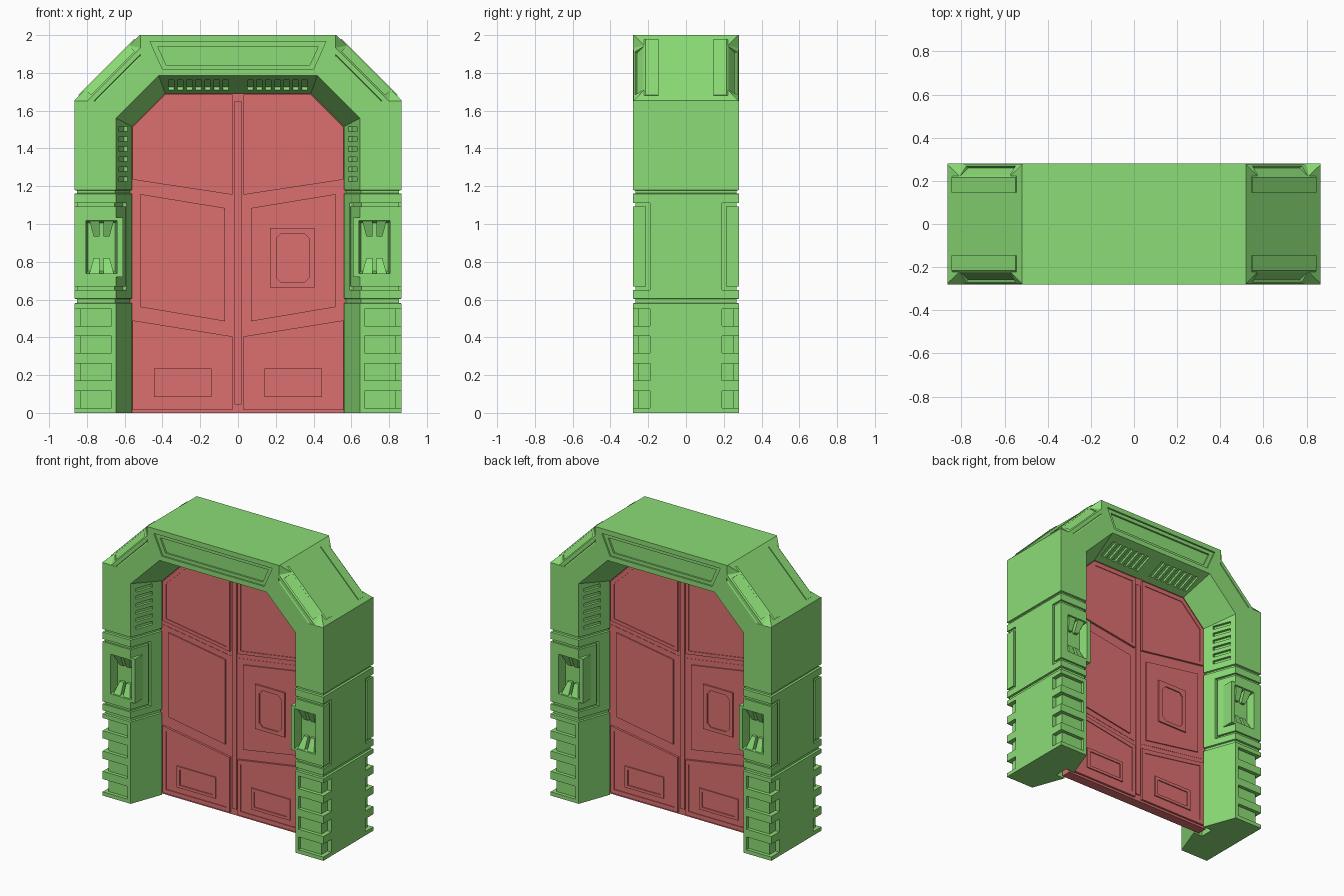
import bpy, bmesh
from mathutils import Vector

if "Cube" in bpy.data.objects:
    bpy.data.objects.remove(bpy.data.objects["Cube"])

def material(name, col):
    m = bpy.data.materials.new(name)
    m.diffuse_color = col
    m.use_nodes = True
    m.node_tree.nodes["Principled BSDF"].inputs["Base Color"].default_value = m.diffuse_color
    return m

GREEN = material("frame_green", (0.26, 0.72, 0.18, 1))
RED = material("door_red", (0.72, 0.16, 0.16, 1))
MIRRORS = {"none": [(1, 1)], "y": [(1, 1), (1, -1)], "rot": [(1, 1), (-1, -1)],
           "xy": [(1, 1), (-1, 1), (1, -1), (-1, -1)]}

def build(name, solids, mirror="xy", mat=None):
    """Each solid is a list of equal-length loops, skinned and capped, then mirrored."""
    bm = bmesh.new()
    for loops in solids:
        for sx, sy in MIRRORS[mirror]:
            rows = [[bm.verts.new((x * sx, y * sy, z)) for x, y, z in lp] for lp in loops]
            n = len(rows[0])
            for a, b in zip(rows, rows[1:]):
                for i in range(n):
                    j = (i + 1) % n
                    bm.faces.new((a[i], a[j], b[j], b[i]))
            bm.faces.new(rows[0])
            bm.faces.new(rows[-1])
    bmesh.ops.recalc_face_normals(bm, faces=bm.faces)
    me = bpy.data.meshes.new(name)
    bm.to_mesh(me)
    bm.free()
    ob = bpy.data.objects.new(name, me)
    bpy.context.collection.objects.link(ob)
    if mat:
        me.materials.append(mat)
    return ob

def cut(target, solids, mirror="xy"):
    c = build("cutter", solids, mirror)
    c.hide_render = True
    m = target.modifiers.new("cut", "BOOLEAN")
    m.operation, m.solver, m.object = "DIFFERENCE", "EXACT", c
    with bpy.context.temp_override(object=target, active_object=target):
        bpy.ops.object.modifier_apply(modifier=m.name)
    bpy.data.objects.remove(c)

def zprism(poly, z0, z1):
    return [[(x, y, z) for x, y in poly] for z in (z0, z1)]

def at_y(poly, y):
    return [(x, y, z) for x, z in poly]

def rect(x0, x1, a0, a1):
    return [(x0, a0), (x1, a0), (x1, a1), (x0, a1)]

# Frame: one cross-section swept up the pillar, over the arch and down again
def section(o, i, d, p, g=0.0):
    f, k = 0.28 - g, 0.05
    half = [(o, -f), (i, -f), (d, -k), (p, -k)]
    return [(q[0], y, q[1]) for q, y in half] + [(q[0], -y, q[1]) for q, y in half[::-1]]

def pillar(z, g):
    return section((0.865 - g, z), (0.645 + g / 2, z), (0.56 + g, z), (0.63, z), g)

G = 0.013
stations = [pillar(z, g) for z, g in ((0, 0), (.58, 0), (.583, G), (.602, G), (.605, 0),
                                      (1.16, 0), (1.163, G), (1.177, G), (1.18, 0))]
stations += [section((.865, 1.655), (.645, 1.56), (.56, 1.515), (.63, 1.545)),
             section((.52, 2), (.42, 1.785), (.385, 1.69), (.415, 1.755))]
stations += [[(-x, y, z) for x, y, z in s] for s in stations[::-1]]
frame = build("door_frame", [stations], "none", GREEN)

# Corner notches on the lower pillars
notch = [(.67, -.30), (.89, -.30), (.89, -.19), (.835, -.19), (.835, -.255), (.67, -.255)]
cut(frame, [zprism(notch, z, z + .09) for z in (.027, .172, .316, .46)])

# Channels that outline the wrapped middle panel
wrap = [(.853, -.19), (.853, -.267), (.655, -.267), (.61, -.13), (.575, -.13),
        (.625, -.30), (.89, -.30), (.89, -.19)]
cut(frame, [zprism(wrap, .65, .668), zprism(wrap, 1.092, 1.11)])
cut(frame, [zprism(rect(.853, .89, -.212, -.19), .655, 1.105),
            zprism(rect(.565, .607, -.148, -.13), .655, 1.105)])

# Vent slots on the inner slopes
def on_jamb(f, d):
    return (.645 - .085 * f + .938 * d, -.28 + .23 * f + .347 * d)

def on_lintel(f, d):
    return (-.28 + .23 * f + .382 * d, 1.785 - .095 * f + .924 * d)

corners = ((.17, -.015), (.7, -.015), (.7, .018), (.17, .018))
vents = [zprism([on_jamb(*c) for c in corners], 1.225 + .053 * i, 1.25 + .053 * i) for i in range(6)]
for i in range(7):
    x = .05 + .048 * i
    vents.append([[(xx, *on_lintel(*c)) for c in ((.25, -.015), (.8, -.015), (.8, .018), (.25, .018))]
                  for xx in (x, x + .03)])
cut(frame, vents)

# Sloped recess in the header
head_out = [(-.465, 1.965), (.465, 1.965), (.40, 1.82), (-.40, 1.82)]
head_in = [(-.425, 1.94), (.425, 1.94), (.38, 1.842), (-.38, 1.842)]
cut(frame, [[at_y(head_out, -.30), at_y(head_out, -.268), at_y(head_in, -.268), at_y(head_in, -.255)]], "y")

# Chamfered pockets on the sloped corners, filled by slotted plates
def edge(t, u, y):
    return (.865 - .345 * t + .707 * u, y, 1.655 + .345 * t + .707 * u)

def wedge(t, a, b):
    return [edge(t, .02, -.30), edge(t, .02, -.28 + b), edge(t, 0, -.28 + b),
            edge(t, -a, -.28), edge(t, -a, -.30)]

cut(frame, [[wedge(0, .004, .004), wedge(.16, .085, .058), wedge(.84, .085, .058), wedge(1, .004, .004)]])
plate = [(.006, -.145), (.006, -.215), (-.05, -.279), (-.075, -.279), (-.11, -.22), (-.05, -.145)]
plates = build("corner_plates", [[[edge(t, *p) for p in plate] for t in (.07, .93)]], "xy", GREEN)
slot = []
for f, d in ((.15, -.02), (.85, -.02), (.85, .022), (.15, .022)):
    slot.append((.006 - .056 * f - .75 * d, -.215 - .064 * f + .66 * d))
cut(plates, [[[edge(t, *p) for p in slot] for t in (.17, .83)]])

# Control housings set into the pillars
cut(frame, [zprism(rect(.58, .825, -.30, -.20), .72, 1.035)])
outer, inner, floor = rect(.61, .825, .72, 1.035), rect(.64, .805, .737, 1.018), rect(.65, .795, .75, 1.005)
build("control_housings", [[at_y(outer, -.195), at_y(outer, -.28), at_y(inner, -.28), at_y(floor, -.215)]],
      "xy", GREEN)

# Tapered grips inside the housings
grips = []
for zs, ze in ((1.018, .935), (.737, .82)):
    for s in (-1, 1):
        grips.append([[(.722 + s * a, y, z) for a, y in ((.01, -.205), (w, -.205), (w, yf), (.01, yf))]
                      for z, w, yf in ((zs, .065, -.272), (ze, .042, -.235))])
build("control_grips", grips, "xy", GREEN)

# Door core slab and centre strip
half = [(.59, 0), (.59, 1.52), (.40, 1.71)]
core = half + [(-x, z) for x, z in half[::-1]]
build("door_core", [[at_y(core, -.035), at_y(core, .035)]], "none", RED)
strip = rect(-.018, .018, .045, 1.65)
build("door_centre_strip", [[at_y(strip, -.043), at_y(strip, .043)]], "none", RED)

# Upper and lower leaf panels with a rim around an inset field
def rimmed(outer, inner, base, top, field):
    return [at_y(outer, -base), at_y(outer, -top), at_y(inner, -top), at_y(inner, -field)]

up_out = [(.558, 1.235), (.558, 1.512), (.384, 1.686), (.03, 1.686), (.03, 1.155)]
up_in = [(.53, 1.255), (.53, 1.50), (.372, 1.655), (.055, 1.655), (.055, 1.182)]
low_out = [(.558, .015), (.558, .49), (.03, .405), (.03, .015)]
low_in = [(.53, .045), (.53, .457), (.055, .377), (.055, .045)]
build("door_outer_panels", [rimmed(up_out, up_in, .03, .05, .045),
                            rimmed(low_out, low_in, .03, .05, .045)], "xy", RED)
build("door_kick_plates", [rimmed(rect(.14, .445, .085, .235), rect(.163, .42, .105, .213),
                                  .04, .053, .046)], "xy", RED)

# Middle panels, with sloped bands above and below
mid_out = [(.558, 1.20), (.558, .525), (.03, .445), (.03, 1.12)]
mid = [(.515, 1.158), (.515, .56), (.07, .485), (.07, 1.085)]
build("door_middle_panels", [[at_y(mid_out, -.03), at_y(mid_out, -.037), at_y(mid, -.037), at_y(mid, -.045)]],
      "xy", RED)

# Window hatch, on one leaf per side
oct_ = [(.205, .715), (.23, .69), (.35, .69), (.375, .715),
        (.375, .925), (.35, .95), (.23, .95), (.205, .925)]
hatch = [(.17, .665), (.20, .665), (.38, .665), (.405, .665),
         (.405, .98), (.38, .98), (.20, .98), (.17, .98)]
build("door_hatch", [rimmed(hatch, oct_, .04, .055, .047)], "rot", RED)
